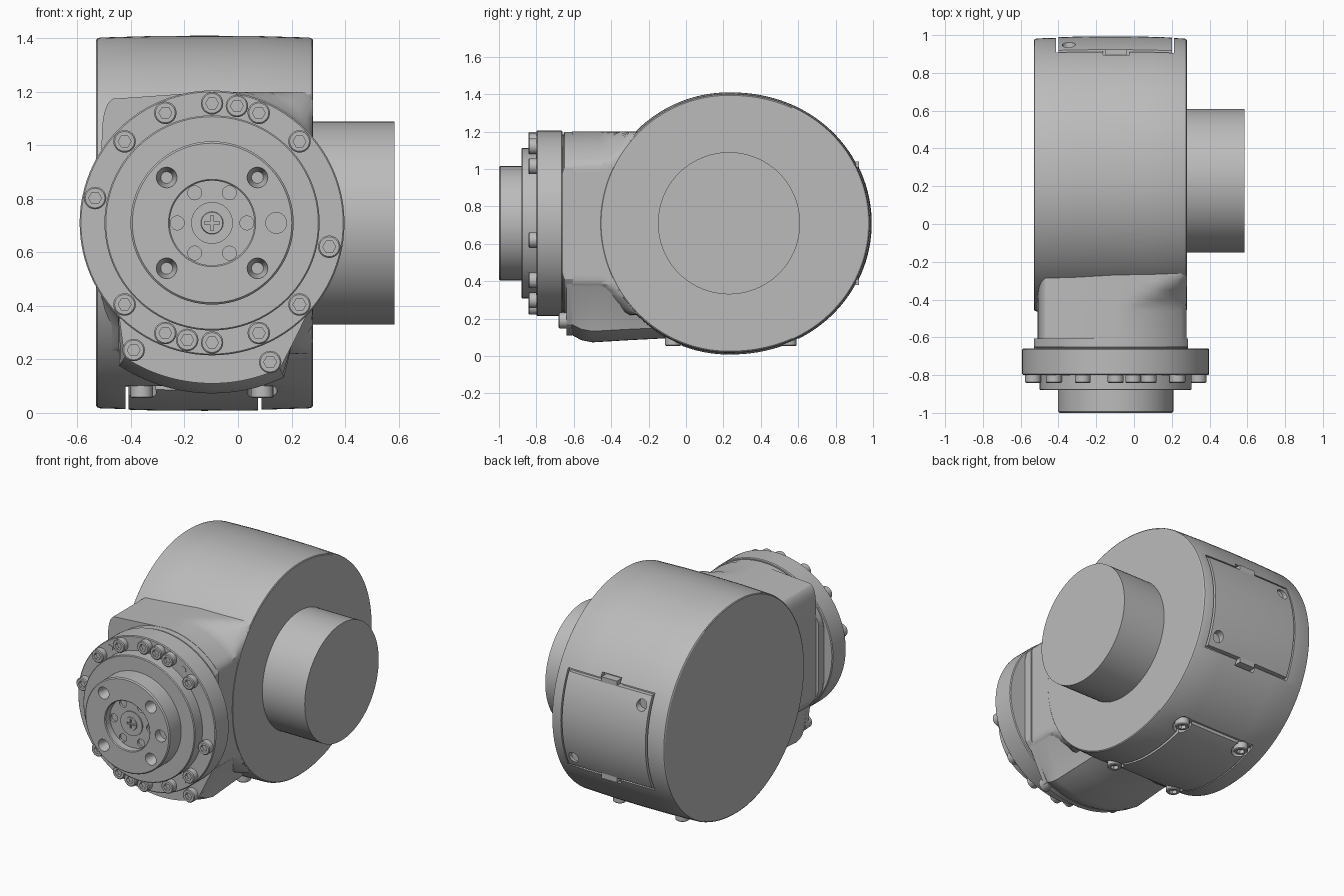
import bpy, bmesh
from math import sin, cos, pi, radians
from mathutils import Matrix, Vector

old = bpy.data.objects.get("Cube")
if old:
    bpy.data.objects.remove(old)

grey = bpy.data.materials.new("machined_grey")
grey.use_nodes = True
grey.diffuse_color = (0.5, 0.5, 0.5, 1)
grey.node_tree.nodes["Principled BSDF"].inputs["Base Color"].default_value = (0.5, 0.5, 0.5, 1)

CX, CZ = -0.097, 0.71                 # axis of the output flange
DY = 0.23                             # drum axis
FRONT, DOWN, SIDE = (pi / 2, 0, 0), (pi, 0, 0), (0, pi / 2, 0)


def finish(name, bm, loc=(0, 0, 0), rot=(0, 0, 0)):
    bmesh.ops.recalc_face_normals(bm, faces=bm.faces)
    mesh = bpy.data.meshes.new(name)
    bm.to_mesh(mesh)
    bm.free()
    mesh.materials.append(grey)
    ob = bpy.data.objects.new(name, mesh)
    ob.location, ob.rotation_euler = loc, rot
    bpy.context.collection.objects.link(ob)
    return ob


def smooth(ob):
    bpy.ops.object.select_all(action='DESELECT')
    ob.select_set(True)
    bpy.context.view_layer.objects.active = ob
    bpy.ops.object.shade_smooth_by_angle(angle=radians(30))
    return ob


def loft(name, rings, loc=(0, 0, 0), rot=(0, 0, 0)):
    """Skin closed rings of equal length and cap both ends."""
    bm = bmesh.new()
    rows = [[bm.verts.new(p) for p in ring] for ring in rings]
    n = len(rows[0])
    for a, b in zip(rows, rows[1:]):
        for i in range(n):
            j = (i + 1) % n
            bm.faces.new((a[i], a[j], b[j], b[i]))
    bm.faces.new(rows[0])
    bm.faces.new(rows[-1])
    bmesh.ops.remove_doubles(bm, verts=bm.verts, dist=1e-5)
    return finish(name, bm, loc, rot)


def lathe(name, profile, loc, rot, segs=96, hexagon=0):
    """Turn (radius, height) points; radii up to hexagon become six-sided."""
    rings = []
    for r, h in profile:
        ring = []
        for i in range(segs):
            a = 2 * pi * i / segs
            k = r * cos(pi / 6) / cos(a % (pi / 3) - pi / 6) if r <= hexagon else r
            ring.append((k * cos(a), k * sin(a), h))
        rings.append(ring)
    return loft(name, rings, loc, rot)


def box(name, lo, hi):
    bm = bmesh.new()
    lo, hi = Vector(lo), Vector(hi)
    m = Matrix.Translation((lo + hi) / 2) @ Matrix.Diagonal((*(hi - lo), 1))
    bmesh.ops.create_cube(bm, size=1, matrix=m)
    return finish(name, bm)


def boolean(ob, cutter, operation='DIFFERENCE', keep=False):
    cutter.hide_render = True
    mod = ob.modifiers.new("cut", 'BOOLEAN')
    mod.object, mod.operation, mod.solver = cutter, operation, 'EXACT'
    bpy.context.view_layer.objects.active = ob
    bpy.ops.object.modifier_apply(modifier=mod.name)
    if not keep:
        bpy.data.objects.remove(cutter)


def drum(name, grow=1.0):
    """Slightly crowned drum, fuller towards the back, with soft rims."""
    rings = []
    for x, s in ((-.53, .977), (-.526, .985), (-.515, .99), (-.32, .998), (-.125, 1),
                 (.07, .998), (.265, .99), (.276, .985), (.28, .977)):
        ring = []
        for i in range(128):
            c, d = cos(2 * pi * i / 128), sin(2 * pi * i / 128)
            y = .76 * c ** .95 if c > 0 else .7 * c
            ring.append((x, DY + s * grow * y, CZ + s * grow * .7 * d))
        rings.append(ring)
    return loft(name, rings)


# Drum housing with pockets for the two covers
body = drum("drum_housing")
boolean(body, box("pocket", (-.412, .895, .395), (.212, 1.1, 1.025)))
boolean(body, box("notch", (-.165, .875, .365), (-.025, 1.1, 1.055)))
boolean(body, box("pocket", (-.42, -.13, -.1), (.087, .6, .1)))

# Back cover with two screw holes in opposite corners
back = drum("back_cover", 1.004)
boolean(back, box("trim", (-.4, .88, .41), (.2, 1.1, 1.01)), 'INTERSECT')
for x, z in ((-.345, .945), (.145, .475)):
    boolean(back, lathe("hole", [(.035, -1.1), (.035, -.915)], (x, 0, z), FRONT, 24))
for z in (.4, 1.02):
    box("back_cover_tab", (-.15, .86, z - .02), (-.04, .925, z + .02))

# Bottom cover with four corner bolts
bottom = drum("bottom_cover", 1.003)
boolean(bottom, box("trim", (-.41, -.09, -.1), (.075, .58, .12)), 'INTERSECT')
BOLT = [(.042, -.03), (.042, .037), (.037, .042), (.024, .042), (.024, .02)]
for x in (-.36, .09):
    for y in (-.07, .55):
        cut = lathe("lug_cut", [(.056, -.2), (.056, .1)], (x, y, 0), (0, 0, 0), 32)
        boolean(bottom, cut, keep=True)
        boolean(body, cut)
        smooth(lathe("bottom_cover_bolt", BOLT, (x, y, .097), DOWN, 24, .024))
for ob in (body, back, bottom):
    smooth(ob)

# Side stub
smooth(lathe("side_stub", [(.38, .2), (.38, .585)], (0, DY, CZ), SIDE))


# Neck: round section trimmed at the flanks, square upper corner, flaring into the drum
def neck_ring(y, r, left=-.51, right=.278, square=True):
    ring = []
    for i in range(96):
        a = 2 * pi * i / 96
        c, s = cos(a), sin(a)
        if square and c < 0 and s > 0:
            x, z = CX + (CX - left) * -abs(c) ** .22, .49 * s ** .22
            z = min(z, .49 + .07 * (x - CX))
        else:
            x, z = CX + r * c, max(-.49, min(.49, r * s))
        ring.append((max(left, min(right, x)), y, CZ + z))
    return ring


smooth(loft("neck", [neck_ring(y, r) for y, r in (
    (-.61, .49), (-.46, .49), (-.43, .494), (-.4, .505), (-.35, .535),
    (-.3, .585), (-.25, .64), (-.1, .64))]))
smooth(loft("neck_collar", [neck_ring(y, r, -.53, .285, False) for y, r in (
    (-.67, .475), (-.655, .475), (-.65, .488), (-.605, .488))]))


# Lower boss and its mounting lip
def boss_ring(y, r):
    arc = [radians(-123 + 58 * i / 24) for i in range(25)]
    pts = [(CX + r * cos(a), y, CZ + r * sin(a)) for a in arc]
    return pts + [(.2, y, .25), (.274, y, .4), (-.45, y, .4)]


smooth(loft("lower_boss", [boss_ring(y, r) for y, r in (
    (-.615, .595), (-.56, .625), (-.5, .637), (-.3, .625), (0, .61))]))
smooth(loft("boss_lip", [boss_ring(y, .6) for y in (-.64, -.61)]))
for x, z in ((-.39, .235), (.12, .19)):
    smooth(lathe("boss_bolt", BOLT, (x, -.64, z), FRONT, 24, .024))

# Flange, raised step and hub
AXIS = (CX, 0, CZ)
smooth(lathe("flange", [(.49, .66), (.495, .665), (.495, .795), (.49, .8)], AXIS, FRONT))
smooth(lathe("flange_step", [(.402, .79), (.402, .875), (.397, .88)], AXIS, FRONT))
hub = lathe("hub", [(.305, .87), (.305, .993), (.298, 1), (.163, 1), (.158, .995),
                    (.158, .95)], AXIS, FRONT)


def drill(radius, centre, low, wide, narrow):
    """Tapered hole placed around the flange axis."""
    x, z = CX + radius * cos(centre), CZ + radius * sin(centre)
    boolean(hub, lathe("drill", [(narrow, low), (wide, 1.001 if radius > .2 else .96)],
                       (x, 0, z), FRONT, 24))


for k in range(4):
    drill(.24, pi / 4 + k * pi / 2, .93, .039, .022)
drill(.24, 0, .95, .039, .039)
for k in range(6):
    drill(.13, k * pi / 3, .935, .026, .026)
smooth(hub)

# Centre button with a cross slot
button = lathe("hub_button", [(.078, .94), (.078, .958), (.042, .958), (.04, .964)], AXIS, FRONT, 48)
for w, h in ((.028, .006), (.006, .028)):
    boolean(button, box("slot", (CX - w, -1, CZ - h), (CX + w, -.952, CZ + h)))
smooth(button)

# Flange bolts and small plugs between them
for deg in (90, 78, 67, 43, 113, 137, 168, -11.5, -43, -67, -90, -102, -113, -137):
    a = radians(deg)
    smooth(lathe("flange_bolt", BOLT, (CX + .447 * cos(a), -.8, CZ + .447 * sin(a)),
                 FRONT, 24, .024))
for deg in (54, 126, -54, -126):
    a = radians(deg)
    smooth(lathe("flange_plug", [(.021, .79), (.021, .803)],
                 (CX + .447 * cos(a), 0, CZ + .447 * sin(a)), FRONT, 20))
